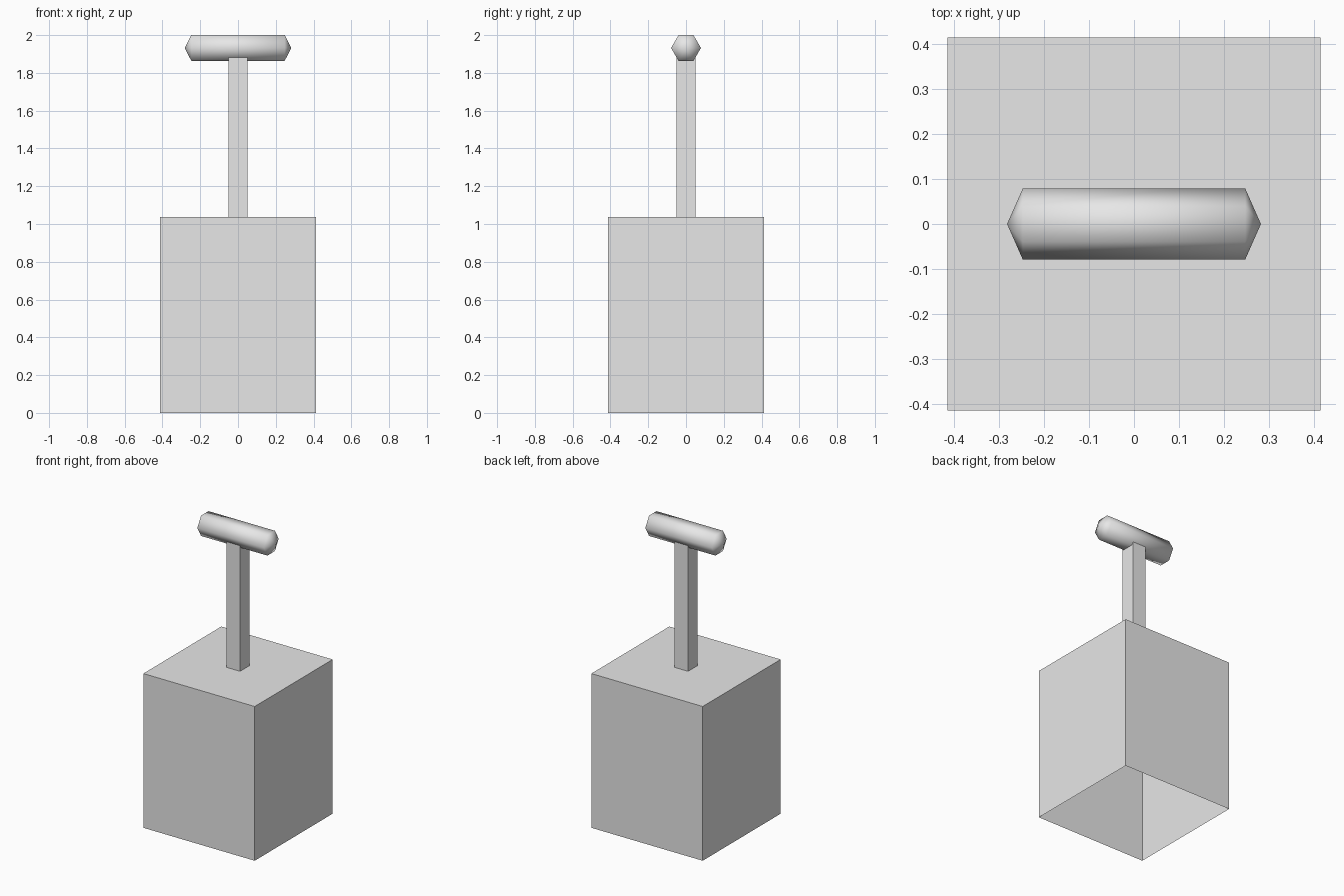
import bpy, bmesh
from math import cos, sin, pi

cube = bpy.data.objects.get("Cube")
if cube:
    bpy.data.objects.remove(cube, do_unlink=True)

grey = bpy.data.materials.new("light_grey")
grey.use_nodes = True
colour = (0.8, 0.8, 0.8, 1)
grey.diffuse_color = colour
grey.node_tree.nodes["Principled BSDF"].inputs["Base Color"].default_value = colour


def add_object(name, bm, smooth=False):
    for f in bm.faces:
        f.smooth = smooth
    mesh = bpy.data.meshes.new(name)
    bm.to_mesh(mesh)
    bm.free()
    mesh.materials.append(grey)
    obj = bpy.data.objects.new(name, mesh)
    bpy.context.collection.objects.link(obj)
    return obj


def open_box(name, half, bottom, top):
    """Square box without a bottom face."""
    bm = bmesh.new()
    bmesh.ops.create_cube(bm, size=2)
    floor = [f for f in bm.faces if f.normal.z < -0.5]
    bmesh.ops.delete(bm, geom=floor, context='FACES_ONLY')
    for v in bm.verts:
        v.co = (v.co.x * half, v.co.y * half, top if v.co.z > 0 else bottom)
    return add_object(name, bm)


def hex_grip(name, radius, ring_x, tip_x, z):
    """Six-sided bar along x with pointed ends, smoothly shaded."""
    bm = bmesh.new()
    rings = []
    for x in (-ring_x, ring_x):
        rings.append([bm.verts.new((x, radius * cos(i * pi / 3),
                                    z + radius * sin(i * pi / 3)))
                      for i in range(6)])
    tips = [bm.verts.new((x, 0, z)) for x in (-tip_x, tip_x)]
    left, right = rings
    for i in range(6):
        j = (i + 1) % 6
        bm.faces.new((left[i], left[j], right[j], right[i]))
        bm.faces.new((tips[0], left[j], left[i]))
        bm.faces.new((tips[1], right[i], right[j]))
    bmesh.ops.recalc_face_normals(bm, faces=bm.faces)
    return add_object(name, bm, smooth=True)


# Hollow body, post and crossbar grip
open_box("body", 0.414, 0, 1.037)
open_box("post", 0.05, 1.037, 1.886)
hex_grip("handle_grip", 0.079, 0.247, 0.282, 1.932)
